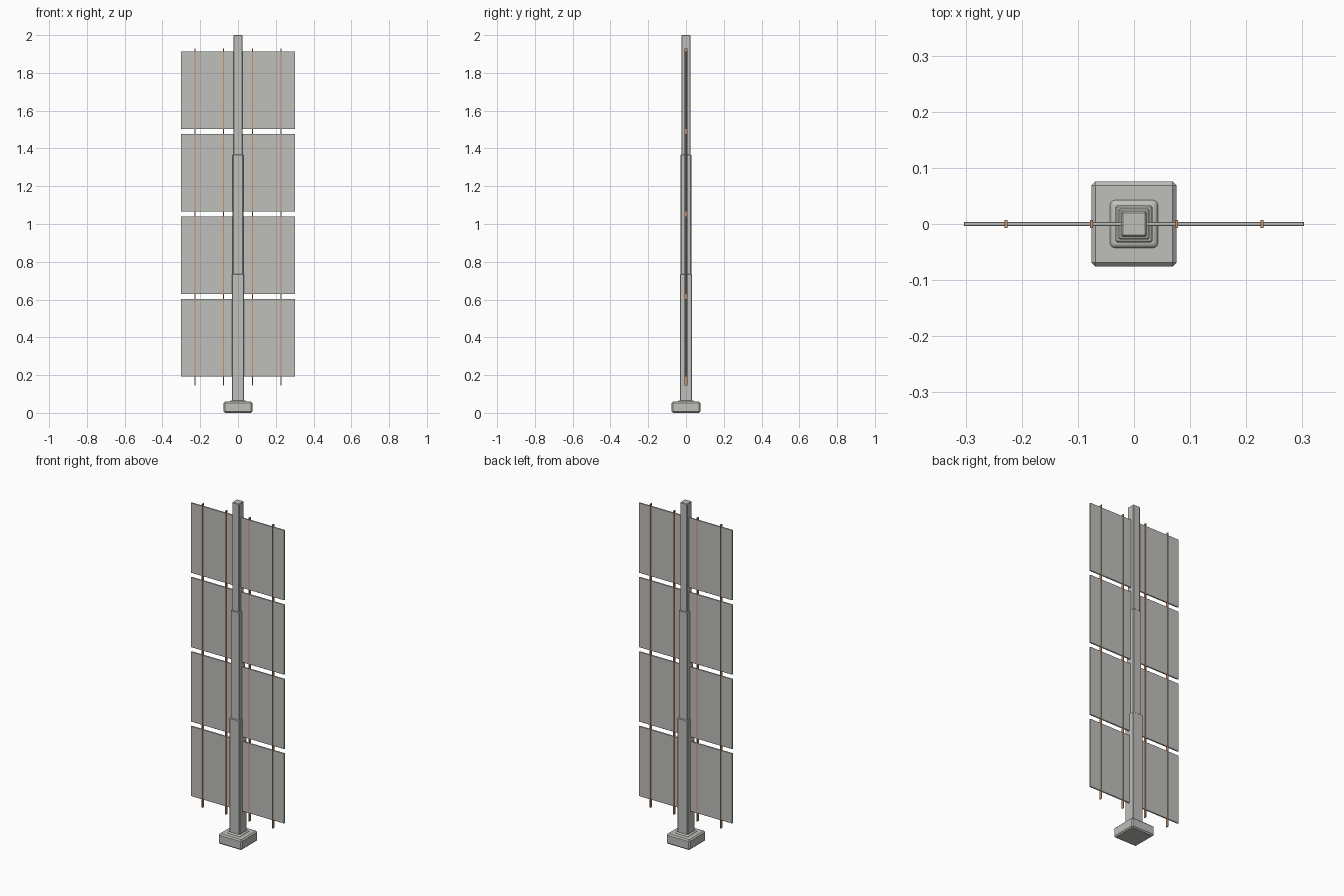
import bpy

cube = bpy.data.objects.get("Cube")
if cube:
    bpy.data.objects.remove(cube, do_unlink=True)


def make_material(name, rgb):
    mat = bpy.data.materials.new(name)
    mat.use_nodes = True
    colour = (*rgb, 1.0)
    mat.diffuse_color = colour
    mat.node_tree.nodes["Principled BSDF"].inputs["Base Color"].default_value = colour
    return mat


grey = make_material("galvanised grey", (0.52, 0.52, 0.50))
copper = make_material("copper", (0.55, 0.29, 0.17))


def box(name, x, half_x, half_y, z0, z1, mat, bevel=0.0, segments=1):
    """Upright block between two heights, with chamfered or rounded edges."""
    bpy.ops.mesh.primitive_cube_add(size=2, location=(x, 0, (z0 + z1) / 2))
    obj = bpy.context.object
    obj.name = name
    obj.scale = (half_x, half_y, (z1 - z0) / 2)
    bpy.ops.object.transform_apply(location=False, rotation=False, scale=True)
    obj.data.materials.append(mat)
    if bevel:
        mod = obj.modifiers.new("edge bevel", "BEVEL")
        mod.width = bevel
        mod.segments = segments
    return obj


# Foot and the rounded collar around the mast
box("foot", 0, 0.076, 0.076, 0, 0.06, grey, 0.007)
collar = box("collar", 0, 0.043, 0.043, 0.045, 0.066, grey, 0.009, 4)
bpy.ops.object.shade_smooth_by_angle()

# Telescoping mast, each section narrower than the one below
for name, half, z0, z1 in (("lower_mast", 0.033, 0.055, 0.735),
                           ("middle_mast", 0.028, 0.70, 1.367),
                           ("upper_mast", 0.023, 1.33, 2.0)):
    box(name, 0, half, half, z0, z1, grey, 0.003)

# Four flat panels stacked up the mast
for i in range(4):
    bottom = 0.192 + i * 0.437
    box(f"panel_{i + 1}", 0, 0.303, 0.004, bottom, bottom + 0.411, grey, 0.001)

# Vertical rods running through the panels
for side, sign in (("left", 1), ("right", -1)):
    for place, x in (("inner", 0.076), ("outer", 0.228)):
        box(f"{side}_{place}_rod", sign * x, 0.0025, 0.0075, 0.145, 1.928, copper)
